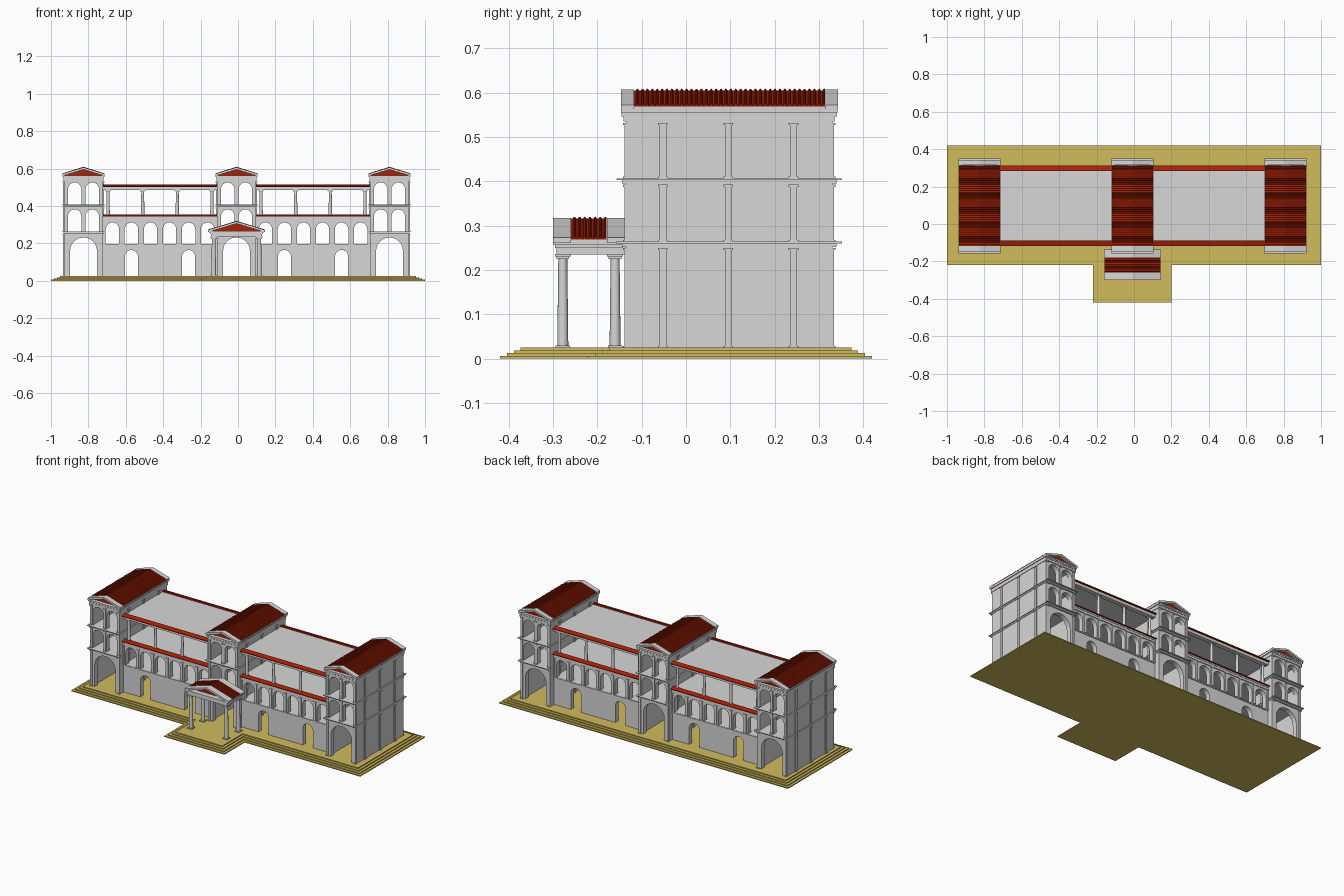
import bpy, bmesh, math

if "Cube" in bpy.data.objects:
    bpy.data.objects.remove(bpy.data.objects["Cube"], do_unlink=True)

CX, CY = -0.008, 0.0975          # middle of the building
TOWER, HW, HD = 0.818, 0.104, 0.2325   # tower spacing, half width, half depth
WING = 0.198                     # half depth of the wings


def material(name, rgb):
    m = bpy.data.materials.new(name)
    m.use_nodes = True
    m.diffuse_color = (*rgb, 1)
    m.node_tree.nodes["Principled BSDF"].inputs["Base Color"].default_value = (*rgb, 1)
    return m


STONE = material("pale grey stone", (0.68, 0.68, 0.68))
RED = material("red tile", (0.39, 0.015, 0.002))
OCHRE = material("ochre paving", (0.64, 0.495, 0.107))


def finish(bm, name, mat, fix=True):
    if fix:
        bmesh.ops.recalc_face_normals(bm, faces=bm.faces)
    me = bpy.data.meshes.new(name)
    bm.to_mesh(me)
    bm.free()
    me.materials.append(mat)
    ob = bpy.data.objects.new(name, me)
    bpy.context.collection.objects.link(ob)


def prism(bm, pts, a, b, axis):
    """Extrude a 2D outline from a to b along an axis."""
    place = {"x": lambda u, v, w: (w, u, v),
             "y": lambda u, v, w: (u, w, v),
             "z": lambda u, v, w: (u, v, w)}[axis]
    ends = [[bm.verts.new(place(u, v, w)) for u, v in pts] for w in (a, b)]
    for ring in ends:
        bm.faces.new(ring)
    n = len(pts)
    for i in range(n):
        j = (i + 1) % n
        bm.faces.new((ends[0][i], ends[0][j], ends[1][j], ends[1][i]))


def box(bm, x0, x1, y0, y1, z0, z1):
    prism(bm, [(x0, y0), (x1, y0), (x1, y1), (x0, y1)], z0, z1, "z")


def block(bm, x, y, hx, hy, z0, z1):
    box(bm, x - hx, x + hx, y - hy, y + hy, z0, z1)


def arch_wall(bm, x0, x1, z0, z1, ya, yb, arches):
    """Wall panel with round-headed openings (centre, width, top)."""
    pts = [(x0, z0)]
    for c, w, top in arches:
        r = w / 2
        pts.append((c - r, z0))
        for k in range(13):
            t = math.pi * (1 - k / 12)
            pts.append((c + r * math.cos(t), top - r + r * math.sin(t)))
        pts.append((c + r, z0))
    pts += [(x1, z0), (x1, z1), (x0, z1)]
    prism(bm, pts, ya, yb, "y")


def column(bm, x, y, z0, z1, r):
    """Tapered round shaft with a square foot and a stepped capital."""
    made = bmesh.ops.create_cone(bm, cap_ends=True, segments=14, radius1=r, radius2=r * 0.8,
                                 depth=z1 - z0)["verts"]
    bmesh.ops.translate(bm, verts=made, vec=(x, y, (z0 + z1) / 2))
    for f in {f for v in made for f in v.link_faces}:
        f.smooth = len(f.verts) == 4
    block(bm, x, y, r * 1.3, r * 1.3, z0, z0 + r * 0.4)
    block(bm, x, y, r * 1.15, r * 1.15, z1 - r * 0.9, z1 - r * 0.45)
    block(bm, x, y, r * 1.45, r * 1.45, z1 - r * 0.45, z1)


def pilaster(bm, x, y, hx, hy, z0, z1):
    block(bm, x, y, hx, hy, z0, z1)
    block(bm, x, y, hx + 0.003, hy + 0.003, z0, z0 + 0.004)
    block(bm, x, y, hx + 0.003, hy + 0.003, z1 - 0.005, z1)


def gable_roof(name, cx, half, eave, ridge, y0, t0, t1, y1):
    """Stone gable frames at both ends, red gable faces, ribbed tiles between."""
    bm = bmesh.new()
    t = 0.012
    chevron = [(cx - half, eave), (cx, ridge), (cx + half, eave),
               (cx + half, eave - t), (cx, ridge - t), (cx - half, eave - t)]
    prism(bm, chevron, y0, t0, "y")
    prism(bm, chevron, t1, y1, "y")
    box(bm, cx - half * 0.97, cx + half * 0.97, t0, t1, eave - t, eave - 0.003)
    finish(bm, name + "_gable_frames", STONE)
    bm = bmesh.new()
    for a, b in ((t0 - 0.008, t0), (t1, t1 + 0.008)):
        prism(bm, [(cx - half * .96, eave - t), (cx, ridge - 0.005),
                   (cx + half * .96, eave - t)], a, b, "y")
    finish(bm, name + "_gable_faces", RED)
    bm = bmesh.new()
    n = round((t1 - t0) / 0.011)
    step, rows, h = (t1 - t0) / n, [], half * 0.98
    ribs = [(0, 0), (0.4, 0), (0.5, 0.003), (0.7, 0.0045), (0.9, 0.003)]
    for k in range(n):
        for f, up in ribs:
            y, z = t0 + (k + f) * step, up - 0.002
            rows.append([bm.verts.new(p) for p in
                         ((cx - h, y, eave + z), (cx, y, ridge + z), (cx + h, y, eave + z))])
    for a, b in zip(rows, rows[1:]):
        for i in (0, 1):
            bm.faces.new((a[i], a[i + 1], b[i + 1], b[i]))
    # Eave lip closing the ends of the ribs
    for i in (0, 2):
        lip = [bm.verts.new((r[i].co.x, r[i].co.y, eave - 0.004)) for r in rows]
        for k in range(len(rows) - 1):
            quad = (rows[k][i], rows[k + 1][i], lip[k + 1], lip[k])
            bm.faces.new(quad if i == 0 else quad[::-1])
    bmesh.ops.recalc_face_normals(bm, faces=bm.faces)
    if sum(f.normal.z for f in bm.faces) < 0:
        bmesh.ops.reverse_faces(bm, faces=bm.faces)
    finish(bm, name + "_roof_tiles", RED, fix=False)


# Stepped paving with a tongue in front of the porch
bm = bmesh.new()
for k in range(4):
    i = k * 0.0157
    l, r, f = -0.218 + i, 0.2 - i, -0.22 + i
    prism(bm, [(-1 + i, f), (l, f), (l, -0.42 + i), (r, -0.42 + i), (r, f), (1 - i, f),
               (1 - i, 0.42 - i), (-1 + i, 0.42 - i)], k * 0.00625, (k + 1) * 0.00625, "z")
finish(bm, "stepped_base", OCHRE)

# Three towers
LEVELS = [(0.025, 0.258), (0.264, 0.401), (0.407, 0.54)]
for label, tx in (("right", CX - TOWER), ("middle", CX), ("left", CX + TOWER)):
    walls, trim = bmesh.new(), bmesh.new()
    pair = [(tx - 0.047, 0.072), (tx + 0.047, 0.072)]
    openings = [[(tx, 0.144, 0.232)], [(*p, 0.382) for p in pair], [(*p, 0.526) for p in pair]]
    for lev, ((z0, z1), arches) in enumerate(zip(LEVELS, openings)):
        for s in (-1, 1):
            face = CY + s * HD
            arch_wall(walls, tx - HW, tx + HW, z0, z1, face, face - s * 0.03, arches)
            xs = (-0.095, 0.095) if lev == 0 else (-0.095, 0, 0.095)
            for px in xs:
                pilaster(trim, tx + px, face, 0.007, 0.004, z0, z1 - 0.008)
            side = tx + s * HW
            box(walls, min(side, side - s * 0.02), max(side, side - s * 0.02),
                CY - HD + 0.03, CY + HD - 0.03, z0, z1)
            for py in (-0.15, -0.002, 0.145):
                pilaster(trim, side, CY + py, 0.005, 0.008, z0, z1 - 0.008)
    finish(walls, label + "_tower_walls", STONE)
    # String courses, entablature and dentils
    for z in (0.258, 0.401):
        block(trim, tx, CY, 0.111, 0.254, z + 0.002, z + 0.006)
        block(trim, tx, CY, 0.107, 0.242, z - 0.006, z + 0.002)
    block(trim, tx, CY, 0.107, 0.238, 0.535, 0.555)
    block(trim, tx, CY, 0.112, 0.244, 0.555, 0.563)
    for s in (-1, 1):
        for k in range(11):
            block(trim, tx - 0.1 + k * 0.02, CY + s * 0.239, 0.005, 0.004, 0.546, 0.555)
    finish(trim, label + "_tower_trim", STONE)
    gable_roof(label + "_tower", tx, 0.113, 0.573, 0.607, -0.147, -0.117, 0.315, 0.343)

# Two wings: ground wall with doors, arcade, open loggia, flat roof
for label, s in (("right", -1), ("left", 1)):
    mid = CX + s * TOWER / 2
    half = TOWER / 2 - HW
    x0, x1 = mid - half, mid + half
    bay = (x1 - x0) / 6
    walls, cols, eaves = bmesh.new(), bmesh.new(), bmesh.new()
    for d in (-1, 1):
        face = CY + d * WING
        inner = face - d * 0.03
        arch_wall(walls, x0, x1, 0.025, 0.198, face, inner,
                  [(mid - 0.153, 0.07, 0.165), (mid + 0.153, 0.07, 0.165)])
        arch_wall(walls, x0, x1, 0.198, 0.335, face, inner,
                  [(x0 + bay * (k + 0.5), 0.072, 0.312) for k in range(6)])
        block(walls, mid, face, half, 0.005, 0.19, 0.197)
        block(walls, mid, face, half, 0.006, 0.322, 0.335)
        for k in range(7):
            pilaster(walls, x0 + bay * k, face, 0.006, 0.005, 0.198, 0.322)
        # Loggia columns and their beam
        for k in range(4):
            column(cols, mid + (k - 1.5) * 0.185, CY + d * 0.185, 0.345, 0.486, 0.0095)
        block(walls, mid, CY + d * 0.188, half, 0.014, 0.485, 0.503)
        # Tiled eaves
        for z in (0.343, 0.502):
            prism(eaves, [(CY + d * 0.214, z), (CY + d * 0.214, z + 0.004),
                          (CY + d * 0.186, z + 0.012), (CY + d * 0.186, z)], x0, x1, "x")
    block(walls, mid, CY, half, WING - 0.03, 0.185, 0.198)
    block(walls, mid, CY, half, WING + 0.008, 0.335, 0.345)
    block(walls, mid, CY, half, 0.187, 0.495, 0.505)
    finish(walls, label + "_wing_walls", STONE)
    finish(cols, label + "_loggia_columns", STONE)
    finish(eaves, label + "_wing_eaves", RED)

# Front porch
bm = bmesh.new()
for px in (-0.122, 0.122):
    for py in (-0.278, -0.16):
        column(bm, CX + px, py, 0.025, 0.236, 0.0125)
for hx, y0, z0, z1 in ((0.136, -0.292, 0.235, 0.25), (0.14, -0.296, 0.25, 0.258),
                       (0.148, -0.3, 0.258, 0.266)):
    box(bm, CX - hx, CX + hx, y0, -0.137, z0, z1)
finish(bm, "porch_columns_and_beam", STONE)
gable_roof("porch", CX, 0.152, 0.273, 0.318, -0.3, -0.26, -0.178, -0.137)
